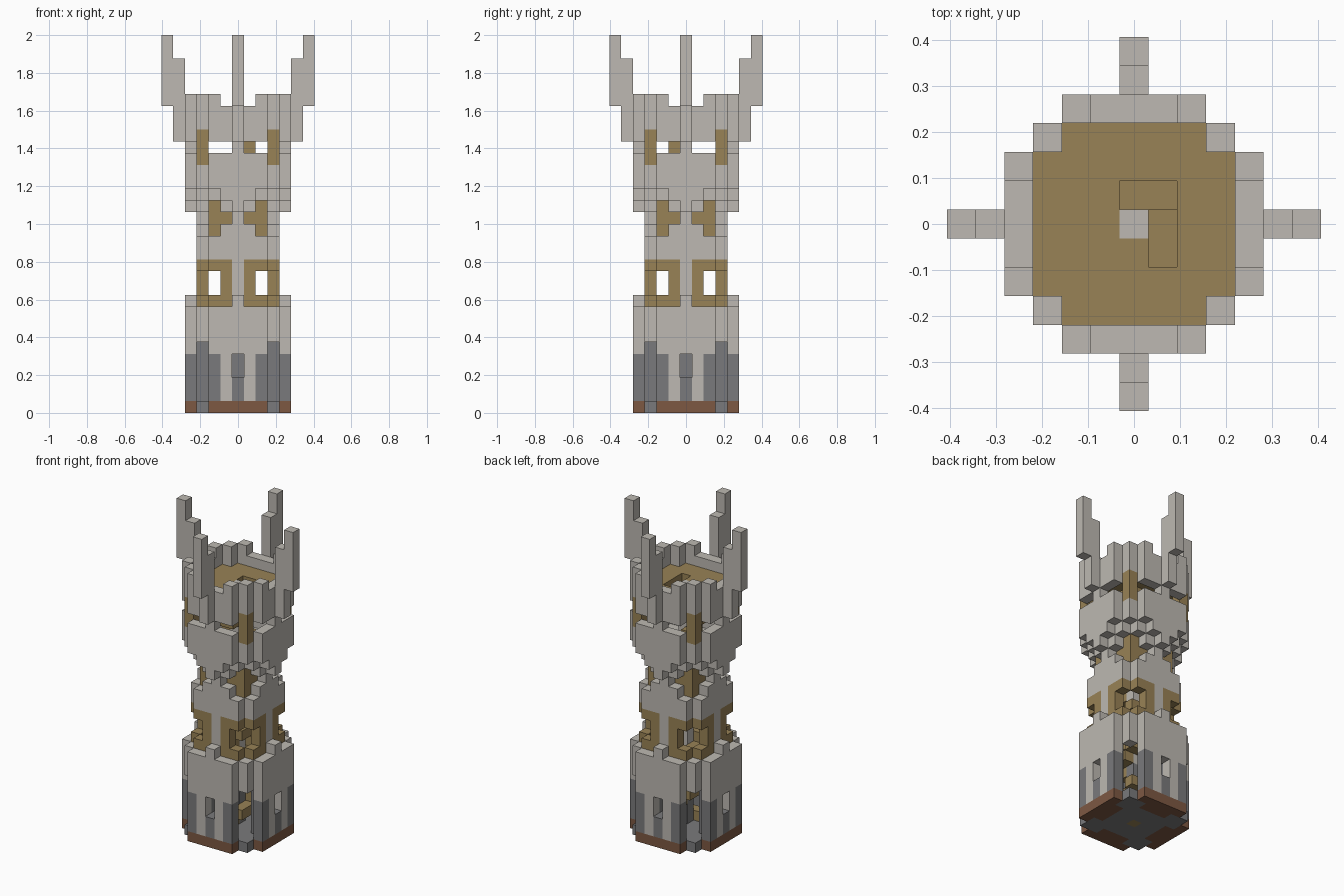
import bpy, bmesh
from mathutils import Vector

U = 2 / 32  # block size

if "Cube" in bpy.data.objects:
    bpy.data.objects.remove(bpy.data.objects["Cube"], do_unlink=True)

STONE, GOLD, DARK, BROWN = range(4)
PALETTE = [("pale_stone", (0.51, 0.485, 0.445)), ("gold_wood", (0.315, 0.223, 0.092)),
           ("dark_stone", (0.195, 0.195, 0.20)), ("brown_footing", (0.205, 0.098, 0.055))]
materials = []
for name, rgb in PALETTE:
    m = bpy.data.materials.new(name)
    m.use_nodes = True
    m.diffuse_color = (*rgb, 1)
    m.node_tree.nodes["Principled BSDF"].inputs["Base Color"].default_value = (*rgb, 1)
    materials.append(m)

parts = {}


def put(part, x, y, z, colour):
    parts.setdefault(part, {})[(x, y, z)] = colour


def column(part, along, out, levels, colour):
    """Stack blocks at one place on all four sides, mirrored about the middle."""
    for z in levels:
        c = colour(z) if callable(colour) else colour
        for s in {along, -along}:
            for x, y in ((s, out), (s, -out), (out, s), (-out, s)):
                put(part, x, y, z, c)


def span(first, last, skip=()):
    return [z for z in range(first, last + 1) if z not in skip]


# Base: thick walls with slits, footing and diagonal doorways
def base_colour(top):
    return lambda z: BROWN if z == 0 else DARK if z <= top else STONE


column("base_wall", 0, 4, span(0, 9, (3, 4)), base_colour(4))
column("base_wall", 1, 4, span(0, 8), base_colour(0))
column("base_wall", 2, 4, span(0, 8), base_colour(4))
column("base_corner", 3, 3, span(6, 8), STONE)
column("base_corner", 3, 3, [0], DARK)
column("base_inner_wall", 0, 3, span(0, 7, (3, 4)), base_colour(5))
column("base_inner_wall", 1, 3, span(0, 7), base_colour(5))


# Middle: narrower walls with gold-framed corner windows and a notched top
def trim(z):
    return GOLD if 9 <= z <= 12 else STONE


column("middle_wall", 0, 3, span(9, 18), STONE)
column("middle_wall", 1, 3, span(9, 18, (16,)), trim)
column("middle_wall", 2, 3, span(9, 18, (10, 11, 15, 16, 17)), trim)
column("neck_corner", 2, 2, span(15, 18), lambda z: GOLD if z < 18 else STONE)

# Upper walls: stepped underside, window gap and battlements
column("upper_wall", 0, 4, span(17, 25), STONE)
column("upper_wall", 1, 4, span(18, 25, (22,)), STONE)
column("upper_wall", 2, 4, span(19, 26, (22,)), STONE)
column("upper_corner", 3, 3, span(19, 26), lambda z: GOLD if 21 <= z <= 23 else STONE)

# Prongs of the crown
column("crown_prong", 0, 5, span(23, 29), STONE)
column("crown_prong", 0, 6, span(26, 31), STONE)

# Central post
for z in range(25):
    put("stair_post", 0, 0, z, GOLD if z == 0 else DARK if z <= 5 else STONE)

# Spiral stair: two blocks per rise, four rises per turn
TURN = [((-1, 0), (-1, 1)), ((-1, -1), (0, -1)), ((1, -1), (1, 0)), ((1, 1), (0, 1))]
for z in range(1, 24):
    for x, y in TURN[z % 4]:
        put("spiral_stair", x, y, z, GOLD)

# Floors with a stairwell
for z in (0, 8, 16, 24):
    well = {c for k in (2, 3) for c in TURN[k]} if z else set()
    for x in range(-3, 4):
        for y in range(-3, 4):
            corner = abs(x) == 3 and abs(y) == 3
            taken = any((x, y, z) in p for p in parts.values())
            if not corner and (x, y) not in well and not taken:
                if z in (8, 16) and max(abs(x), abs(y)) == 3:
                    continue
                put("floor", x, y, z, GOLD if z else DARK)

# Turn each part into a mesh, leaving out faces hidden between blocks
solid = {c for p in parts.values() for c in p}
AXES = [Vector(v) for v in ((1, 0, 0), (0, 1, 0), (0, 0, 1))]
for part, cells in parts.items():
    bm = bmesh.new()
    for (x, y, z), colour in cells.items():
        centre = Vector((x, y, z + 0.5))
        for k in range(3):
            for sign in (1, -1):
                n = AXES[k] * sign
                if (x + int(n.x), y + int(n.y), z + int(n.z)) in solid:
                    continue
                a, b = AXES[(k + 1) % 3] * sign, AXES[(k + 2) % 3]
                corners = [centre + (n + a * i + b * j) / 2
                           for i, j in ((-1, -1), (1, -1), (1, 1), (-1, 1))]
                face = bm.faces.new([bm.verts.new(c * U) for c in corners])
                face.material_index = colour
    bmesh.ops.remove_doubles(bm, verts=bm.verts[:], dist=U / 100)
    mesh = bpy.data.meshes.new(part)
    bm.to_mesh(mesh)
    bm.free()
    for m in materials:
        mesh.materials.append(m)
    bpy.context.collection.objects.link(bpy.data.objects.new(part, mesh))
